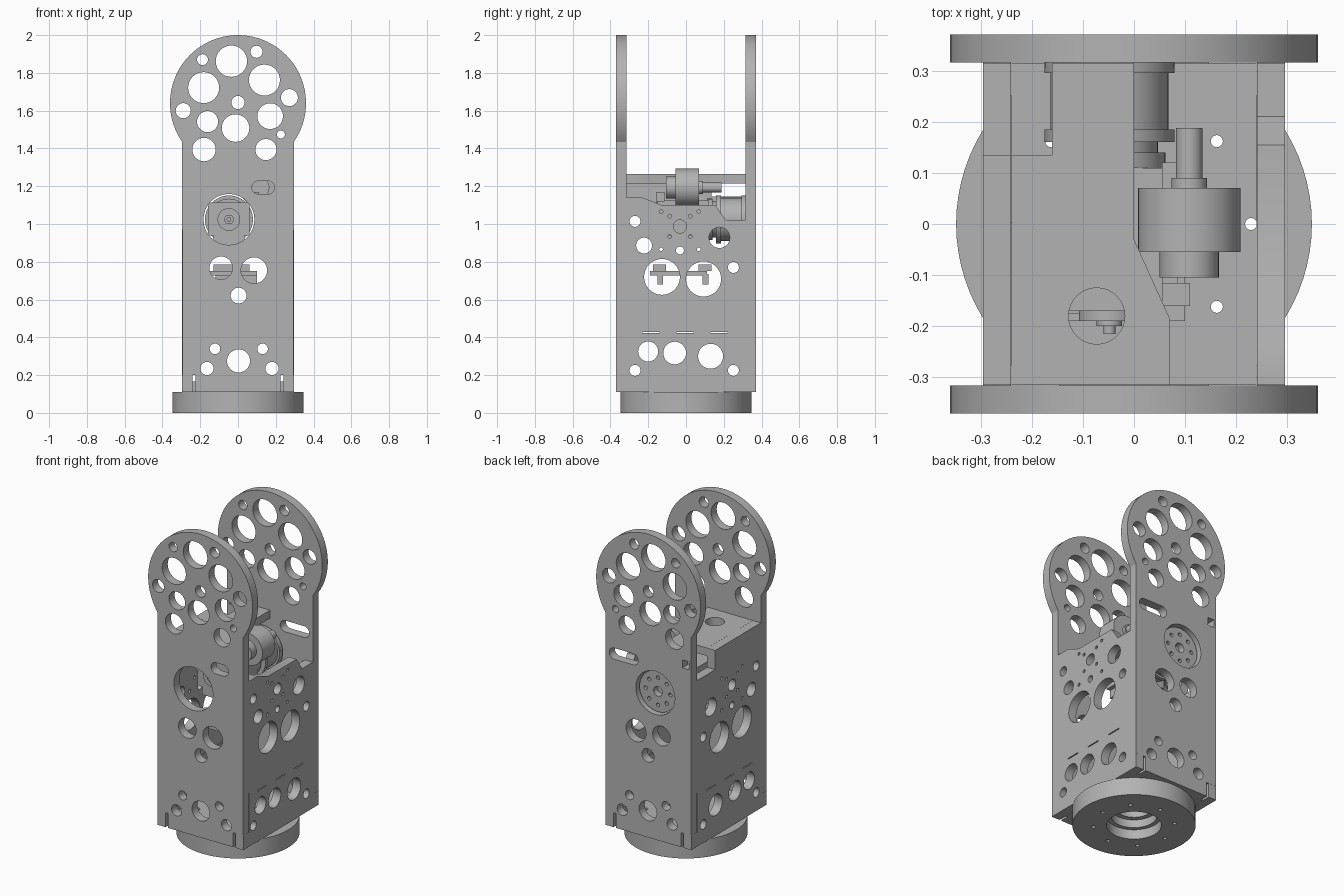
import bpy, bmesh, math
from math import pi, sin, cos
from mathutils import Matrix

if "Cube" in bpy.data.objects:
    bpy.data.objects.remove(bpy.data.objects["Cube"])

grey = bpy.data.materials.new("machined grey")
grey.use_nodes = True
grey.diffuse_color = (0.45, 0.45, 0.45, 1)
grey.node_tree.nodes["Principled BSDF"].inputs["Base Color"].default_value = (0.45, 0.45, 0.45, 1)

FRONT, SIDE, FLAT = (pi / 2, 0, 0), (pi / 2, 0, pi / 2), (0, 0, 0)


def circle(x, y, r, n=32):
    return [(x + r * cos(2 * pi * i / n), y + r * sin(2 * pi * i / n)) for i in range(n)]


def rect(x0, x1, y0, y1):
    return [(x0, y0), (x1, y0), (x1, y1), (x0, y1)]


def slot(x0, x1, y, r, n=12):
    right = [(x1 + r * sin(pi * i / n), y - r * cos(pi * i / n)) for i in range(n + 1)]
    left = [(x0 - r * sin(pi * i / n), y + r * cos(pi * i / n)) for i in range(n + 1)]
    return right + left


def smooth(ob):
    bpy.ops.object.select_all(action="DESELECT")
    ob.select_set(True)
    bpy.context.view_layer.objects.active = ob
    bpy.ops.object.shade_smooth_by_angle(angle=math.radians(30))


def plate(name, outline, holes, thick, loc, rot):
    """Flat plate: an outline with holes, extruded about its middle."""
    cu = bpy.data.curves.new(name, "CURVE")
    cu.dimensions, cu.fill_mode, cu.extrude = "2D", "BOTH", thick / 2
    for loop in [outline] + holes:
        sp = cu.splines.new("POLY")
        sp.points.add(len(loop) - 1)
        for p, (x, y) in zip(sp.points, loop):
            p.co = (x, y, 0, 1)
        sp.use_cyclic_u = True
    ob = bpy.data.objects.new(name, cu)
    bpy.context.collection.objects.link(ob)
    ob.location, ob.rotation_euler = loc, rot
    bpy.ops.object.select_all(action="DESELECT")
    ob.select_set(True)
    bpy.context.view_layer.objects.active = ob
    bpy.ops.object.convert(target="MESH")
    ob = bpy.context.view_layer.objects.active
    bm = bmesh.new()
    bm.from_mesh(ob.data)
    bmesh.ops.remove_doubles(bm, verts=bm.verts, dist=0.0005)
    bmesh.ops.recalc_face_normals(bm, faces=bm.faces)
    bm.to_mesh(ob.data)
    bm.free()
    ob.data.materials.clear()
    ob.data.materials.append(grey)
    smooth(ob)
    return ob


def solid(name, build):
    bm = bmesh.new()
    build(bm)
    me = bpy.data.meshes.new(name)
    bm.to_mesh(me)
    bm.free()
    me.materials.append(grey)
    ob = bpy.data.objects.new(name, me)
    bpy.context.collection.objects.link(ob)
    smooth(ob)


def turned(name, x, z, steps):
    """Stepped shaft along y; each step is (start, end, radius)."""
    def build(bm):
        for y0, y1, r in steps:
            m = Matrix.Translation((x, (y0 + y1) / 2, z)) @ Matrix.Rotation(pi / 2, 4, "X")
            bmesh.ops.create_cone(bm, cap_ends=True, segments=40, radius1=r, radius2=r,
                                  depth=y1 - y0, matrix=m)
    solid(name, build)


def box(name, x0, x1, y0, y1, z0, z1):
    def build(bm):
        m = Matrix.Translation(((x0 + x1) / 2, (y0 + y1) / 2, (z0 + z1) / 2))
        bmesh.ops.create_cube(bm, size=1, matrix=m @ Matrix.Diagonal((x1 - x0, y1 - y0, z1 - z0, 1)))
    solid(name, build)


# Front and back plates: round head on a straight leg, notched at the foot
a0 = math.asin(-0.206 / 0.36)
head = [(0.36 * cos(a0 + (pi - 2 * a0) * i / 60), 1.64 + 0.36 * sin(a0 + (pi - 2 * a0) * i / 60))
        for i in range(61)]
outline = [(-0.295, 0.2), (-0.225, 0.2), (-0.225, 0.11), (0.225, 0.11), (0.225, 0.2), (0.295, 0.2)] + head
holes = [circle(*h) for h in (
    (-.035, 1.862, .083), (.098, 1.912, .032), (-.188, 1.87, .029), (-.182, 1.722, .082),
    (.14, 1.762, .082), (.272, 1.669, .045), (0, 1.643, .035), (-.29, 1.6, .04),
    (.17, 1.571, .068), (-.161, 1.542, .056), (-.013, 1.508, .073), (.227, 1.474, .021),
    (-.18, 1.394, .062), (.148, 1.394, .056), (-.048, 1.024, .135), (-.09, .767, .061),
    (.085, .754, .069), (.003, .621, .042), (-.122, .339, .028), (.13, .339, .028),
    (-.164, .235, .035), (.18, .235, .035), (.003, .275, .061))]
plate("front_plate", outline, holes + [slot(.108, .158, 1.193, .035)], .055, (0, -.343, 0), FRONT)
plate("back_plate", outline, holes + [slot(.105, .235, 1.193, .035), rect(-.28, -.235, 1.23, 1.28)],
      .055, (0, .343, 0), FRONT)

# Side walls: foot tabs, lightening holes, screw pattern and slits
wall_holes = [circle(*h) for h in (
    (-.27, 1.014, .029), (-.222, .886, .042), (-.032, .987, .035), (.177, .928, .055),
    (.251, .77, .029), (-.127, .72, .095), (.093, .709, .093), (-.2, .325, .053),
    (-.06, .317, .06), (.13, .3, .066), (-.27, .225, .029), (.251, .225, .029), (-.032, .86, .021))]
for d, zc in ((.1, .966), (.054, .988)):
    wall_holes += [circle(-.032 + sx * d, zc + sz * d, .01, 12) for sx in (-1, 1) for sz in (-1, 1)]
wall_holes += [rect(y, y + .09, .422, .428) for y in (-.23, -.05, .13)]
foot = [(-.315, .2), (-.37, .2), (-.37, .11), (.37, .11), (.37, .2), (.315, .2)]
left_top = [(.315, 1.02), (.21, 1.02), (.155, 1.1), (-.13, 1.1), (-.23, 1.14), (-.315, 1.14)]
right_top = [(.315, 1.145), (.135, 1.145), (.135, 1.265), (-.315, 1.265)]
plate("left_wall", foot + left_top, wall_holes, .055, (.268, 0, 0), SIDE)
plate("right_wall", foot + right_top, wall_holes, .055, (-.268, 0, 0), SIDE)

# Top shelf with a slanted edge and a corner cut-out
shelf = [(-.24, -.315), (.07, -.315), (.07, -.185), (0, -.03), (0, .315), (-.16, .315), (-.16, .135), (-.24, .135)]
plate("top_shelf", shelf, [circle(-.073, -.18, .055)], .05, (0, 0, 1.24), FLAT)

# Floor and round base, drilled through together
bolts = [circle(.229 * cos(i * pi / 4), .229 * sin(i * pi / 4), .012, 12) for i in range(8)]
plate("floor_plate", rect(-.24, .24, -.315, .315), bolts + [circle(0, 0, .1)], .055, (0, 0, .1375), FLAT)
disc = circle(0, 0, .348, 80)
plate("base_ring_lower", disc, bolts + [circle(0, 0, .155, 48)], .06, (0, 0, .03), FLAT)
plate("base_ring_upper", disc, bolts + [circle(0, 0, .13, 48)], .05, (0, 0, .085), FLAT)

# Output hub behind the back plate
ring = [circle(.085 * cos(i * pi / 4), .085 * sin(i * pi / 4), .012, 12) for i in range(8)]
plate("hub_face", circle(0, 0, .127, 48), ring + [circle(0, 0, .03)], .04, (-.048, .325, 1.024), FRONT)
turned("hub_drum", -.048, 1.024, [(.11, .14, .11), (.14, .16, .095), (.16, .185, .127),
                                  (.185, .295, .115), (.295, .306, .127)])

# Gear motor on the hub axis
box("gearbox", -.16, .06, -.17, .11, .94, 1.115)
box("gearbox_foot", -.13, .035, -.17, .11, .89, .94)
turned("gearbox_boss", -.048, 1.024, [(-.19, -.17, .06), (-.2, -.19, .025), (-.215, -.2, .012)])

# Upper drive motor and its shaft
turned("upper_motor", .108, 1.193, [(-.105, -.055, .058), (-.055, .07, .1), (.07, .09, .035), (.09, .188, .026)])
box("motor_terminal", .055, .11, -.16, -.115, 1.12, 1.17)
box("motor_bracket", .055, .085, -.15, .12, 1.1, 1.125)

# Lower rail with two hanging brackets
box("lower_rail", -.15, .1, -.19, .11, .728, .75)
for n, y in (("front", -.14), ("back", .1)):
    box(n + "_rail_clip", -.12, .1, y - .012, y + .018, .68, .735)
    box(n + "_rail_block", -.13, .06, y - .035, y + .035, .75, .785)
